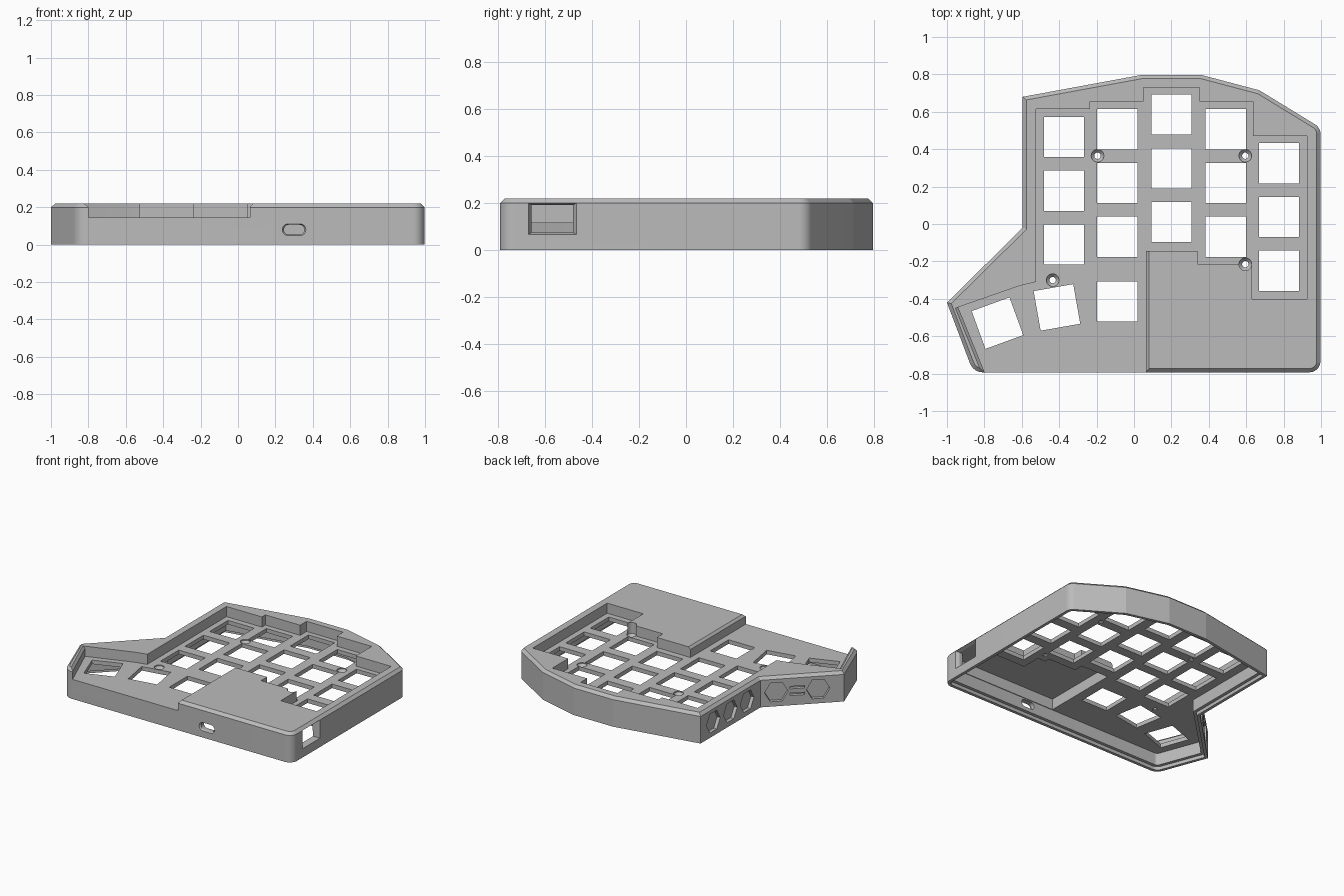
import bpy, bmesh, math
from mathutils import Vector

cube = bpy.data.objects.get("Cube")
if cube:
    bpy.data.objects.remove(cube, do_unlink=True)

TOP, EDGE, PLATE_TOP, PLATE_LOW = 0.22, 0.20, 0.145, 0.115

# One plain grey plastic
GREY = (0.5, 0.5, 0.5, 1)
plastic = bpy.data.materials.new("grey_plastic")
plastic.use_nodes = True
plastic.diffuse_color = GREY
plastic.node_tree.nodes["Principled BSDF"].inputs["Base Color"].default_value = GREY


def loft(name, rings):
    """Closed solid through matching rings of 3D points."""
    bm = bmesh.new()
    loops = [[bm.verts.new(p) for p in ring] for ring in rings]
    for a, b in zip(loops, loops[1:]):
        for i in range(len(a)):
            j = (i + 1) % len(a)
            bm.faces.new((a[i], a[j], b[j], b[i]))
    bm.faces.new(loops[0][::-1])
    bm.faces.new(loops[-1])
    bmesh.ops.recalc_face_normals(bm, faces=bm.faces)
    mesh = bpy.data.meshes.new(name)
    bm.to_mesh(mesh)
    bm.free()
    ob = bpy.data.objects.new(name, mesh)
    bpy.context.collection.objects.link(ob)
    return ob


def at(points, z):
    return [(p[0], p[1], z) for p in points]


def prism(name, points, low, high):
    return loft(name, [at(points, low), at(points, high)])


def inset(points, d):
    """Move every side of an anticlockwise outline inward by d."""
    pts, out = [Vector(p) for p in points], []
    for i, p in enumerate(pts):
        a = (p - pts[i - 1]).normalized()
        b = (pts[(i + 1) % len(pts)] - p).normalized()
        na, nb = Vector((-a.y, a.x)), Vector((-b.y, b.x))
        out.append(p + (na + nb) * d / (1 + na.dot(nb)))
    return out


def fillet(points, radii, steps=10):
    """Round the corners listed in radii (index: radius)."""
    pts, out = [Vector(p) for p in points], []
    for i, p in enumerate(pts):
        if i not in radii:
            out.append(p)
            continue
        r = radii[i]
        a = (pts[i - 1] - p).normalized()
        b = (pts[(i + 1) % len(pts)] - p).normalized()
        half = a.angle(b) / 2
        centre = p + (a + b).normalized() * r / math.sin(half)
        start = p + a * r / math.tan(half) - centre
        turn = math.pi - 2 * half
        for k in range(steps + 1):
            t = turn * k / steps
            c, s = math.cos(t), math.sin(t)
            out.append(centre + Vector((start.x * c - start.y * s, start.x * s + start.y * c)))
    return out


def rect(w, h):
    return [(-w / 2, -h / 2), (w / 2, -h / 2), (w / 2, h / 2), (-w / 2, h / 2)]


def circle(x, y, r, n=24):
    return [(x + r * math.cos(math.tau * i / n), y + r * math.sin(math.tau * i / n)) for i in range(n)]


def cut(body, cutter):
    cutter.hide_render = True
    mod = body.modifiers.new("cut", "BOOLEAN")
    mod.operation, mod.solver, mod.object = "DIFFERENCE", "EXACT", cutter
    bpy.context.view_layer.objects.active = body
    bpy.ops.object.modifier_apply(modifier=mod.name)
    bpy.data.objects.remove(cutter, do_unlink=True)


def side_cutter(profile, x, y, z, normal, rings):
    """Cutter through a side wall; rings are (distance outward, scale)."""
    n = Vector(normal).normalized()
    return loft("side_cutter", [
        [(x + n.x * d - n.y * u * s, y + n.y * d + n.x * u * s, z + v * s) for u, v in profile]
        for d, s in rings])


def chamfer_cutter(p, q, solid, c):
    """Wedge that bevels a top edge from p to q."""
    n = Vector(solid).normalized()
    section = [(c + 0.01, TOP + 0.01), (-0.01, TOP - c - 0.01), (-0.01, TOP + 0.01)]
    return loft("chamfer_cutter", [[(e[0] + n.x * d, e[1] + n.y * d, z) for d, z in section] for e in (p, q)])


# Outer shell with bevelled top edge
outline = [(-0.859, -0.793), (0.997, -0.793), (0.997, 0.515), (0.67, 0.715), (0.36, 0.797),
           (0.04, 0.797), (-0.595, 0.68), (-0.595, -0.02), (-1.0, -0.42)]


def shell(d):
    return fillet(inset(outline, d), {0: 0.075 - d, 1: 0.06 - d, 2: 0.06 - d})


case = loft("keyboard_case", [at(shell(0), 0), at(shell(0), EDGE), at(shell(0.02), TOP)])

# Key well, open at the front of the thumb area
well = [(-0.755, -0.9), (0.065, -0.9), (0.065, -0.145), (0.34, -0.145), (0.34, -0.215),
        (0.63, -0.215), (0.63, -0.4), (0.925, -0.4), (0.925, 0.47), (0.635, 0.47),
        (0.635, 0.655), (0.35, 0.655), (0.35, 0.73), (0.05, 0.73), (0.05, 0.655),
        (-0.235, 0.655), (-0.235, 0.615), (-0.525, 0.615), (-0.525, -0.31),
        (-0.61, -0.33), (-0.94, -0.445)]
cut(case, prism("well_cutter", well, PLATE_TOP, 0.4))
cut(case, chamfer_cutter((0.065, -0.9), (0.065, -0.145), (1, 0), 0.016))
cut(case, chamfer_cutter((-0.755, -0.9), (-0.94, -0.445), (-0.927, -0.376), 0.016))

# Hollow underside, lip for the bottom cover, deeper controller bay
cut(case, prism("lip_cutter", shell(0.022), -0.1, 0.025))
cut(case, prism("hollow_cutter", shell(0.045), -0.1, PLATE_LOW))
bay = [(0.09, -0.743), (0.948, -0.743), (0.948, -0.425), (0.605, -0.425), (0.605, -0.28),
       (0.54, -0.28), (0.54, -0.24), (0.315, -0.24), (0.315, -0.17), (0.09, -0.17)]
cut(case, prism("bay_cutter", bay, 0.05, 0.195))

# Switch openings: columns of keys, then the turned thumb keys
PITCH = 0.2875
keys = [(x, y - PITCH * row, 0) for x, y in
        [(-0.375, 0.465), (-0.09, 0.507), (0.2, 0.585), (0.49, 0.507), (0.775, 0.325)]
        for row in range(3)]
keys += [(-0.09, -0.415, 0), (-0.412, -0.446, 10), (-0.73, -0.53, 20)]
for x, y, deg in keys:
    c, s = math.cos(math.radians(deg)), math.sin(math.radians(deg))
    square = [(x + u * c - v * s, y + u * s + v * c) for u, v in rect(0.215, 0.215)]
    cut(case, prism("key_cutter", square, 0.05, 0.18))

# Countersunk screw holes
for x, y in [(-0.195, 0.365), (0.595, 0.365), (0.595, -0.215), (-0.435, -0.3)]:
    cut(case, loft("screw_cutter", [at(circle(x, y, r), z) for r, z in
                                    [(0.017, 0.05), (0.017, 0.12), (0.034, 0.138), (0.034, 0.3)]]))

# Cable port at the front and socket window on the left side
port = fillet(rect(0.125, 0.062), {i: 0.029 for i in range(4)}, 6)
cut(case, side_cutter(port, 0.3, -0.793, 0.08, (0, -1), [(0.05, 1), (0, 1), (-0.012, 0.86), (-0.1, 0.86)]))
cut(case, side_cutter(rect(0.205, 0.135), 0.997, -0.57, 0.133, (1, 0),
                      [(0.05, 1), (0, 1), (-0.025, 0.87), (-0.09, 0.87)]))

# Hexagon and slot recesses on the two right-hand walls
RECESS = [(0.05, 1), (-0.025, 1)]
hexagon = circle(0, 0, 0.08, 6)
for y in (0.53, 0.33, 0.135):
    cut(case, side_cutter(hexagon, -0.595, y, 0.105, (-1, 0), RECESS))
for f in (0.19, 0.69):
    cut(case, side_cutter(hexagon, -0.595 - 0.405 * f, -0.02 - 0.4 * f, 0.105, (-0.4, 0.405), RECESS))
for z in (0.13, 0.08):
    cut(case, side_cutter(rect(0.1, 0.018), -0.773, -0.196, z, (-0.4, 0.405), RECESS))

# Finish: crisp planes, smooth rounded corners
case.data.materials.clear()
case.data.materials.append(plastic)
for face in case.data.polygons:
    face.material_index = 0
bpy.ops.object.select_all(action="DESELECT")
case.select_set(True)
bpy.context.view_layer.objects.active = case
bpy.ops.object.shade_smooth_by_angle(angle=math.radians(9.5))
